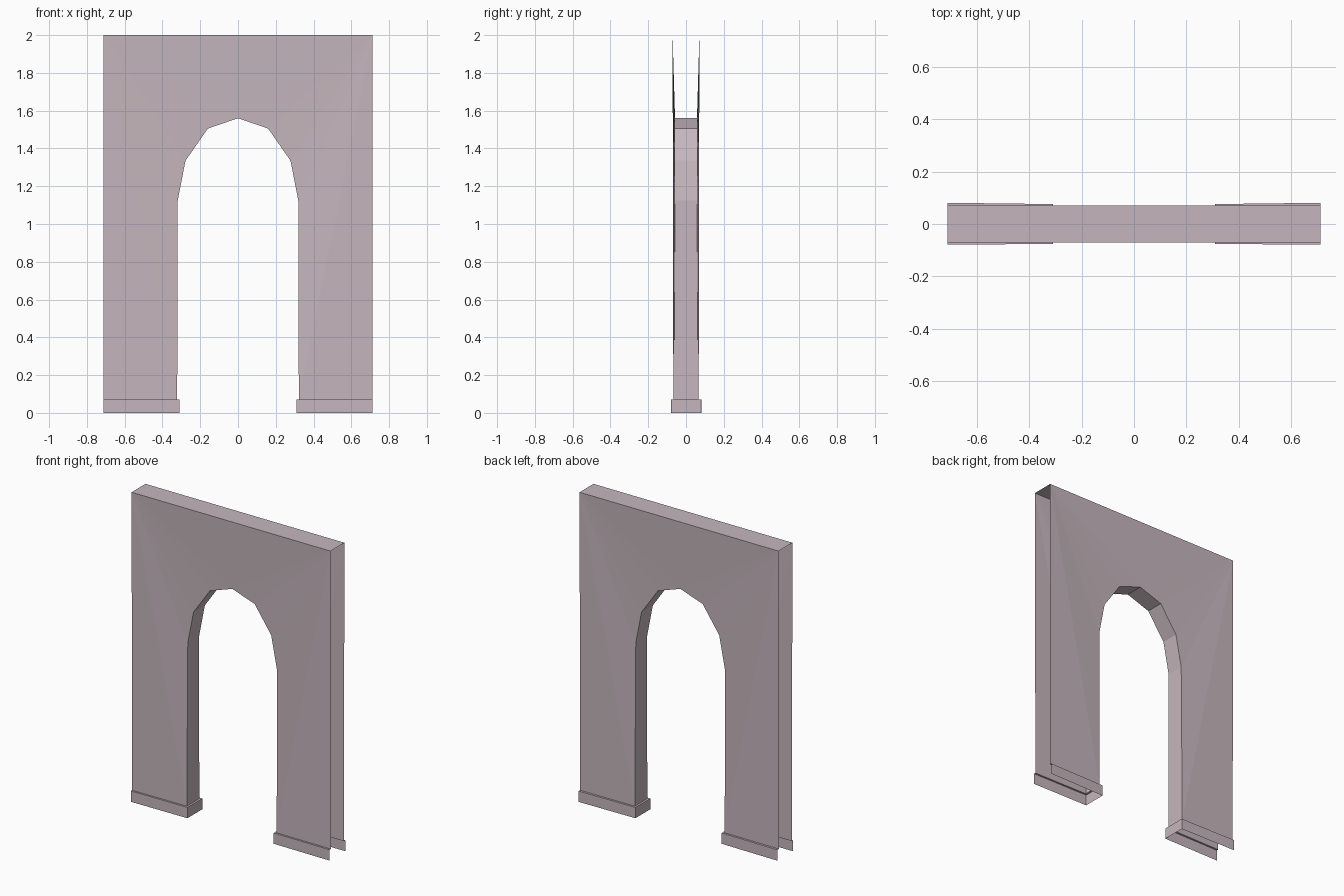
import bpy

if "Cube" in bpy.data.objects:
    bpy.data.objects.remove(bpy.data.objects["Cube"])

stone = bpy.data.materials.new("pale mauve stone")
stone.diffuse_color = (0.56, 0.47, 0.51, 1)
stone.use_nodes = True
stone.node_tree.nodes["Principled BSDF"].inputs["Base Color"].default_value = stone.diffuse_color

W, H, PZ = 0.712, 2.0, 0.07
# right half of the arch opening, bottom to spring to crown (x, z)
ARCH = [(0.322, PZ), (0.319, 1.125), (0.278, 1.335), (0.16, 1.505), (0.0, 1.56)]
Y_IN, Y_TOP, Y_BASE = 0.058, 0.071, 0.067   # faces lean in slightly toward the opening


def make(name, verts, faces):
    me = bpy.data.meshes.new(name)
    me.from_pydata(verts, [], faces)
    me.materials.append(stone)
    ob = bpy.data.objects.new(name, me)
    bpy.context.collection.objects.link(ob)
    return ob


# front and back wall sheets, fanned from the top corners to the arch points
loop = ARCH + [(-x, z) for x, z in reversed(ARCH[:-1])]
n = len(loop)
for name, s in (("front_wall", -1), ("back_wall", 1)):
    verts = [(x, s * (Y_BASE - 0.003 if z == PZ else Y_IN), z) for x, z in loop]
    verts += [(W, s * Y_TOP, H), (-W, s * Y_TOP, H),
              (W, s * Y_BASE, PZ), (-W, s * Y_BASE, PZ)]
    mid = n // 2
    faces = [(n if i < mid else n + 1, i + 1, i) for i in range(n - 1)]
    faces += [(n, n + 1, mid), (n, 0, n + 2), (n + 1, n + 3, n - 1)]
    if s > 0:
        faces = [f[::-1] for f in faces]
    make(name, verts, faces)

# inside of the arch
verts = [(x, s * (Y_BASE - 0.003 if z == PZ else Y_IN), z)
         for x, z in loop for s in (-1, 1)]
make("arch_lining", verts,
     [(2 * i, 2 * i + 2, 2 * i + 3, 2 * i + 1) for i in range(n - 1)])

# flat top
make("top_cap", [(-W, -Y_TOP, H), (W, -Y_TOP, H), (W, Y_TOP, H), (-W, Y_TOP, H)],
     [(0, 1, 2, 3)])

# plinths: skirt on three sides with a narrow ledge, open outward and below
for name, s in (("right_plinth", 1), ("left_plinth", -1)):
    outer = [(W, -0.079), (0.309, -0.076), (0.309, 0.076), (W, 0.081)]
    inner = [(W, -Y_BASE), (0.322, -0.064), (0.322, 0.064), (W, Y_BASE)]
    verts = [(s * x, y, 0) for x, y in outer]
    verts += [(s * x, y, PZ) for x, y in outer]
    verts += [(s * x, y, PZ) for x, y in inner]
    faces = []
    for i in range(3):
        for k in (0, 4):
            f = (k + i, k + 4 + i, k + 5 + i, k + i + 1)
            faces.append(f if s > 0 else f[::-1])
    # face order keeps normals pointing outward and up
    make(name, verts, [f[::-1] for f in faces])
